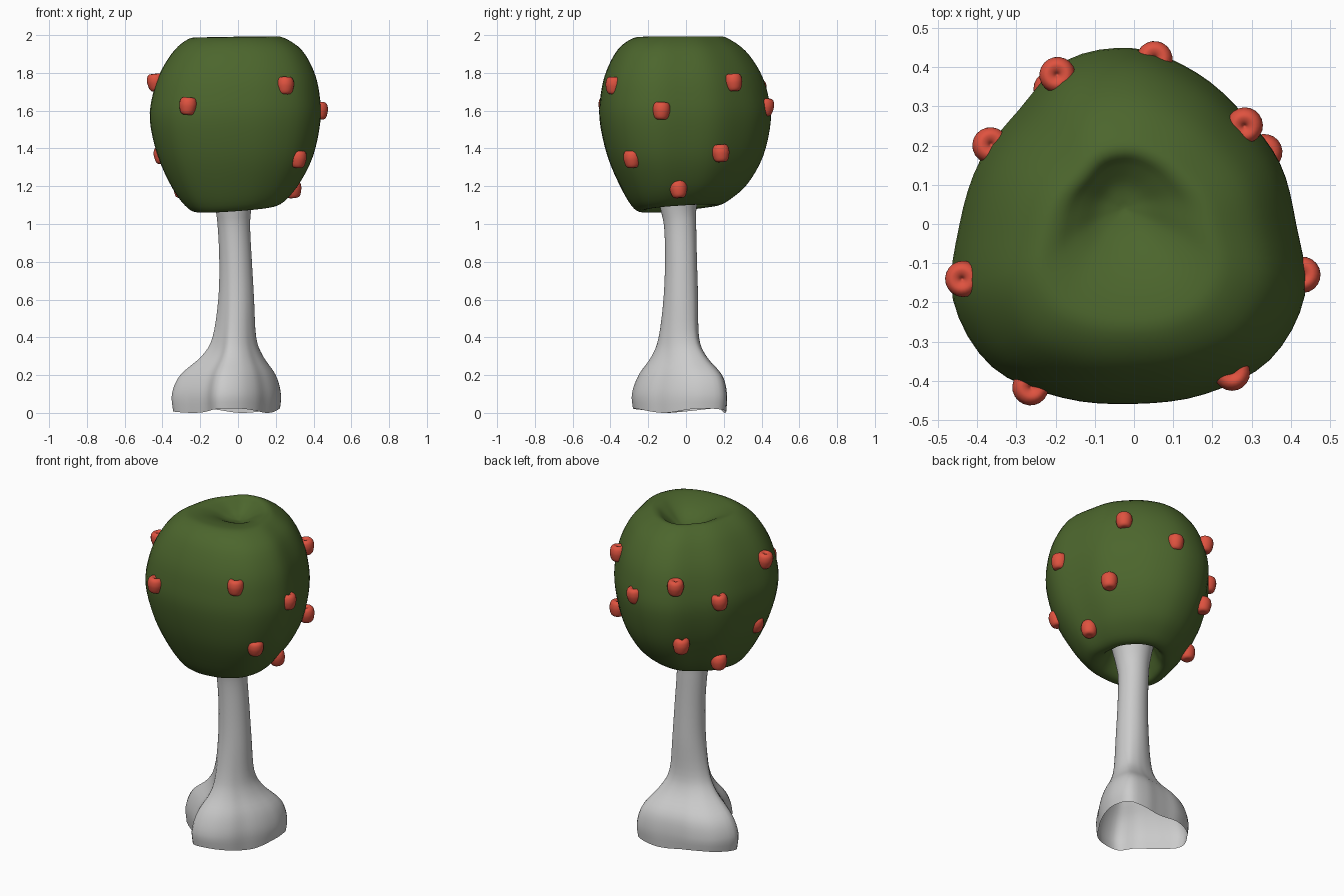
import bpy, bmesh, math, random

if "Cube" in bpy.data.objects:
    bpy.data.objects.remove(bpy.data.objects["Cube"])

random.seed(3)


def material(name, rgb):
    m = bpy.data.materials.new(name)
    m.diffuse_color = (*rgb, 1)
    m.use_nodes = True
    m.node_tree.nodes["Principled BSDF"].inputs["Base Color"].default_value = m.diffuse_color
    return m


GREEN = material("leaf green", (0.072, 0.132, 0.026))
GREY = material("bark grey", (0.6, 0.6, 0.6))
RED = material("apple red", (0.74, 0.085, 0.05))


def spline(pts, steps, closed=False):
    """Catmull-Rom resampling of a list of equal-length tuples."""
    n, out = len(pts), []
    pick = (lambda i: pts[i % n]) if closed else (lambda i: pts[max(0, min(n - 1, i))])
    for i in range(n if closed else n - 1):
        for k in range(steps):
            t = k / steps
            out.append(tuple(
                0.5 * (2 * b + (c - a) * t + (2 * a - 5 * b + 4 * c - d) * t * t
                       + (3 * b - a - 3 * c + d) * t ** 3)
                for a, b, c, d in zip(pick(i - 1), pick(i), pick(i + 1), pick(i + 2))))
    return out if closed else out + [tuple(pts[-1])]


def polar(radii):
    """Closed outline from radii at evenly spaced angles."""
    n = len(radii)
    return spline([(r * math.cos(2 * math.pi * i / n), r * math.sin(2 * math.pi * i / n))
                   for i, r in enumerate(radii)], 4, True)


def loft(name, rings, mat, cap_first=False, cap_last=False):
    """Skin a stack of equal rings into a smooth mesh."""
    bm = bmesh.new()
    loops = [[bm.verts.new(p) for p in ring] for ring in rings]
    n = len(loops[0])
    for a, b in zip(loops, loops[1:]):
        for i in range(n):
            j = (i + 1) % n
            bm.faces.new((a[i], a[j], b[j], b[i]))
    if cap_first:
        bm.faces.new(loops[0][::-1])
    if cap_last:
        bm.faces.new(loops[-1])
    for f in bm.faces:
        f.smooth = True
    me = bpy.data.meshes.new(name)
    bm.to_mesh(me)
    bm.free()
    me.materials.append(mat)
    return me


def place(name, me, loc=(0, 0, 0), rot=(0, 0, 0)):
    ob = bpy.data.objects.new(name, me)
    ob.location, ob.rotation_euler = loc, rot
    bpy.context.collection.objects.link(ob)
    return ob


# Crown: rounded-triangle outline, hollow below around the trunk, dimple on top
crown_outline = polar([.412, .402, .395, .417, .448, .452, .414, .425,
                       .445, .50, .513, .478, .457, .468, .488, .470])
# z, scale, centre x, centre y, tilt x, tilt y
crown_rings = spline([
    (1.24, .14, -.02, -.03, 0, 0),
    (1.20, .25, -.02, -.03, 0, 0),
    (1.115, .34, -.02, -.03, .03, .04),
    (1.085, .43, -.01, -.03, .035, .04),
    (1.108, .56, -.003, -.02, .035, .045),
    (1.20, .735, 0, -.005, .02, .02),
    (1.36, .91, 0, 0, 0, 0),
    (1.55, 1.0, 0, 0, 0, 0),
    (1.69, .975, .005, -.005, 0, 0),
    (1.81, .895, .01, -.012, 0, 0),
    (1.92, .745, .012, -.02, 0, -.005),
    (1.982, .56, 0, -.025, .005, -.003),
    (1.988, .43, -.005, -.01, .008, .005),
    (1.962, .29, -.015, .02, .008, 0),
    (1.922, .14, -.025, .035, 0, 0),
    (1.905, .01, -.025, .04, 0, 0)], 4)
place("crown", loft("crown", [
    [(cx + s * x, cy + s * y, z + tx * s * x * 2 + ty * s * y * 2) for x, y in crown_outline]
    for z, s, cx, cy, tx, ty in crown_rings], GREEN, cap_last=True))

# Trunk: three flared roots blending into a round stem, open underneath
root_outline = polar([.215, .245, .275, .235, .205, .21, .255, .315,
                      .350, .265, .24, .300, .275, .235, .20, .20])
# z, root scale, stem radius, centre x, centre y
trunk_rings = spline([
    (0.0, .98, 0, 0, 0),
    (.10, 1.0, 0, 0, 0),
    (.20, .86, .005, 0, 0),
    (.30, .48, .025, 0, -.02),
    (.40, .22, .053, -.005, -.03),
    (.60, .07, .075, -.005, -.025),
    (.80, .04, .075, -.01, -.025),
    (.98, .02, .08, -.02, -.03),
    (1.08, 0, .095, -.024, -.04),
    (1.20, 0, .12, -.02, -.04)], 4)
trunk = []
for z, s, r, cx, cy in trunk_rings:
    ring = []
    for x, y in root_outline:
        a = math.atan2(y, x)
        wave = .024 * max(0, 1 - z / .1) * (.5 + .5 * math.cos(3 * (a - 2.5)))  # uneven foot
        ring.append((cx + s * x + r * math.cos(a), cy + s * y + r * math.sin(a), z + wave))
    trunk.append(ring)
place("trunk", loft("trunk", trunk, GREY))

# Apples: one turned profile, shared by all
apple_profile = spline([(.004, -.046), (.024, -.046), (.037, -.034), (.045, -.006), (.046, .014),
                        (.041, .034), (.028, .045), (.012, .041), (.002, .030)], 3)
apple = loft("apple", [
    [(r * math.cos(2 * math.pi * i / 20), r * math.sin(2 * math.pi * i / 20), z) for i in range(20)]
    for r, z in apple_profile], RED, True, True)
spots = [(.25, -.38, 1.733), (.43, -.13, 1.60), (.317, -.285, 1.345), (.29, -.04, 1.185),
         (-.265, -.417, 1.625), (-.435, -.14, 1.75), (.283, .252, 1.75), (.333, .184, 1.375),
         (.052, .42, 1.62), (-.195, .38, 1.715), (-.367, .20, 1.605), (-.21, .345, 1.35),
         (-.40, -.10, 1.365), (-.295, .105, 1.185)]
for i, p in enumerate(spots):
    place(f"apple_{i + 1}", apple, p, (random.uniform(-.12, .12), random.uniform(-.12, .12), i))
